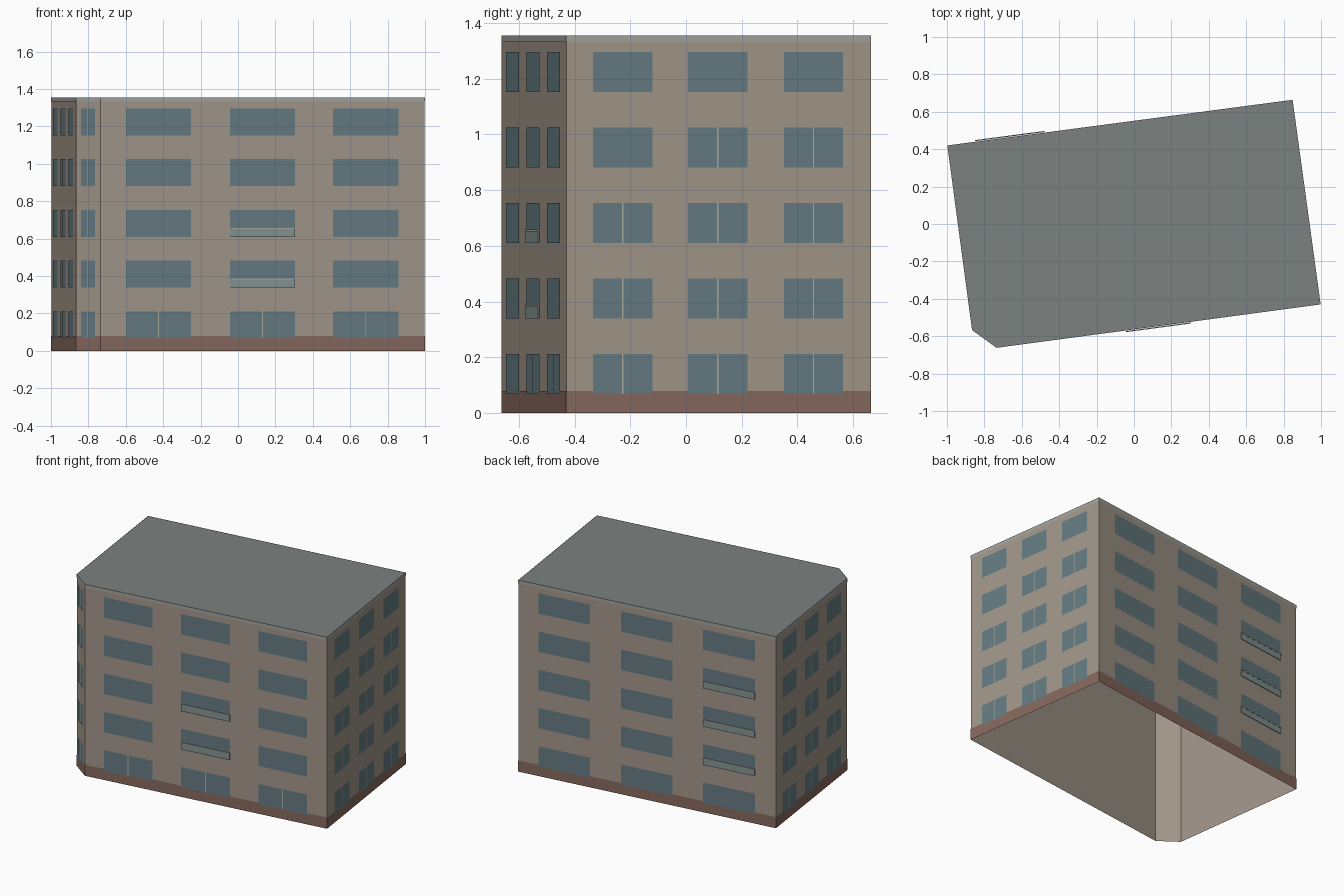
import bpy
from mathutils import Vector

if "Cube" in bpy.data.objects:
    bpy.data.objects.remove(bpy.data.objects["Cube"])

# Footprint, counter-clockwise: front, right, back, left, cut corner
FOOT = [Vector(p) for p in ((-0.735, -0.662), (0.998, -0.43), (0.848, 0.664),
                            (-0.998, 0.42), (-0.866, -0.567))]
FRONT, RIGHT, BACK, LEFT, CORNER = range(5)
H = 1.356
SILL, WIN_H, STOREY, FLOORS = 0.068, 0.144, 0.271, 5


def material(name, rgb):
    m = bpy.data.materials.new(name)
    m.diffuse_color = (*rgb, 1)
    m.use_nodes = True
    m.node_tree.nodes["Principled BSDF"].inputs["Base Color"].default_value = m.diffuse_color
    return m


def make(name, verts, faces, mat):
    me = bpy.data.meshes.new(name)
    me.from_pydata(verts, [], faces)
    me.materials.append(mat)
    ob = bpy.data.objects.new(name, me)
    bpy.context.collection.objects.link(ob)
    return ob


def band(name, z0, z1, scale, mat):
    """Open ring of wall faces around the footprint."""
    n = len(FOOT)
    verts = [(p.x * scale, p.y * scale, z) for z in (z0, z1) for p in FOOT]
    faces = [(i, (i + 1) % n, n + (i + 1) % n, n + i) for i in range(n)]
    return make(name, verts, faces, mat)


def wall_point(wall, u, z, out):
    a, b = FOOT[wall], FOOT[(wall + 1) % len(FOOT)]
    d = (b - a).normalized()
    p = a + (b - a) * u + Vector((d.y, -d.x)) * out
    return (p.x, p.y, z)


def panels(name, items, mat, out, inner=None):
    """Rectangles (wall, u0, u1, z0, z1) on walls; boxes when inner is given."""
    verts, faces = [], []
    for w, u0, u1, z0, z1 in items:
        k = len(verts)
        quad = ((u0, z0), (u1, z0), (u1, z1), (u0, z1))
        verts += [wall_point(w, u, z, out) for u, z in quad]
        faces.append((k, k + 1, k + 2, k + 3))
        if inner is not None:
            verts += [wall_point(w, u, z, inner) for u, z in quad]
            faces += [(k + i, k + 4 + i, k + 4 + (i + 1) % 4, k + (i + 1) % 4)
                      for i in range(4)]
    return make(name, verts, faces, mat)


wall_m = material("plaster", (0.36, 0.305, 0.255))
base_m = material("brick", (0.235, 0.14, 0.11))
roof_m = material("roof_grey", (0.20, 0.225, 0.215))
trim_m = material("trim_grey", (0.36, 0.37, 0.34))
glass_m = material("glass", (0.13, 0.20, 0.225))
frame_m = material("frame", (0.42, 0.41, 0.36))
rail_m = material("rail_glass", (0.23, 0.30, 0.29))

# Shell: open underneath, flat roof
band("walls", 0, H, 1.0, wall_m)
make("roof", [(p.x, p.y, H) for p in FOOT], [tuple(range(5))], roof_m)
band("base_course", 0, 0.079, 1.0015, base_m)
band("roof_trim", H - 0.023, H, 1.0015, trim_m)

# Window columns on each wall: (centres, width) as fractions of wall length
COLUMNS = {FRONT: ((0.179, 0.499, 0.818), 0.201),
           RIGHT: ((0.185, 0.497, 0.811), 0.194),
           BACK: ((0.179, 0.499, 0.819), 0.201),
           LEFT: ((0.185, 0.497, 0.811), 0.194),
           CORNER: ((0.5,), 0.57)}
RAILS = {(FRONT, 1): (1, 2), (BACK, 2): (1, 2, 3)}


def has_mullion(wall, col, floor):
    if wall == CORNER:
        return True
    if wall == FRONT:
        return floor == 0
    if wall == BACK:
        return False
    return floor < 3 or (floor == 3 and col > 0)


windows, mullions, rail_glass, handrails = [], [], [], []
for wall, (centres, width) in COLUMNS.items():
    length = (FOOT[(wall + 1) % 5] - FOOT[wall]).length
    for col, c in enumerate(centres):
        u0, u1 = c - width / 2, c + width / 2
        for floor in range(FLOORS):
            z = SILL + floor * STOREY
            windows.append((wall, u0, u1, z, z + WIN_H))
            if has_mullion(wall, col, floor):
                h = 0.0025 / length
                mullions.append((wall, c - h, c + h, z, z + WIN_H))
            if floor in RAILS.get((wall, col), ()):
                rail_glass.append((wall, u0, u1, z, z + 0.042))
                handrails.append((wall, u0, u1, z + 0.042, z + 0.048))

panels("windows", windows, glass_m, 0.003)
panels("window_mullions", mullions, frame_m, 0.0045)
panels("balcony_rail_glass", rail_glass, rail_m, 0.008, 0.004)
panels("balcony_handrails", handrails, frame_m, 0.009, 0.003)
